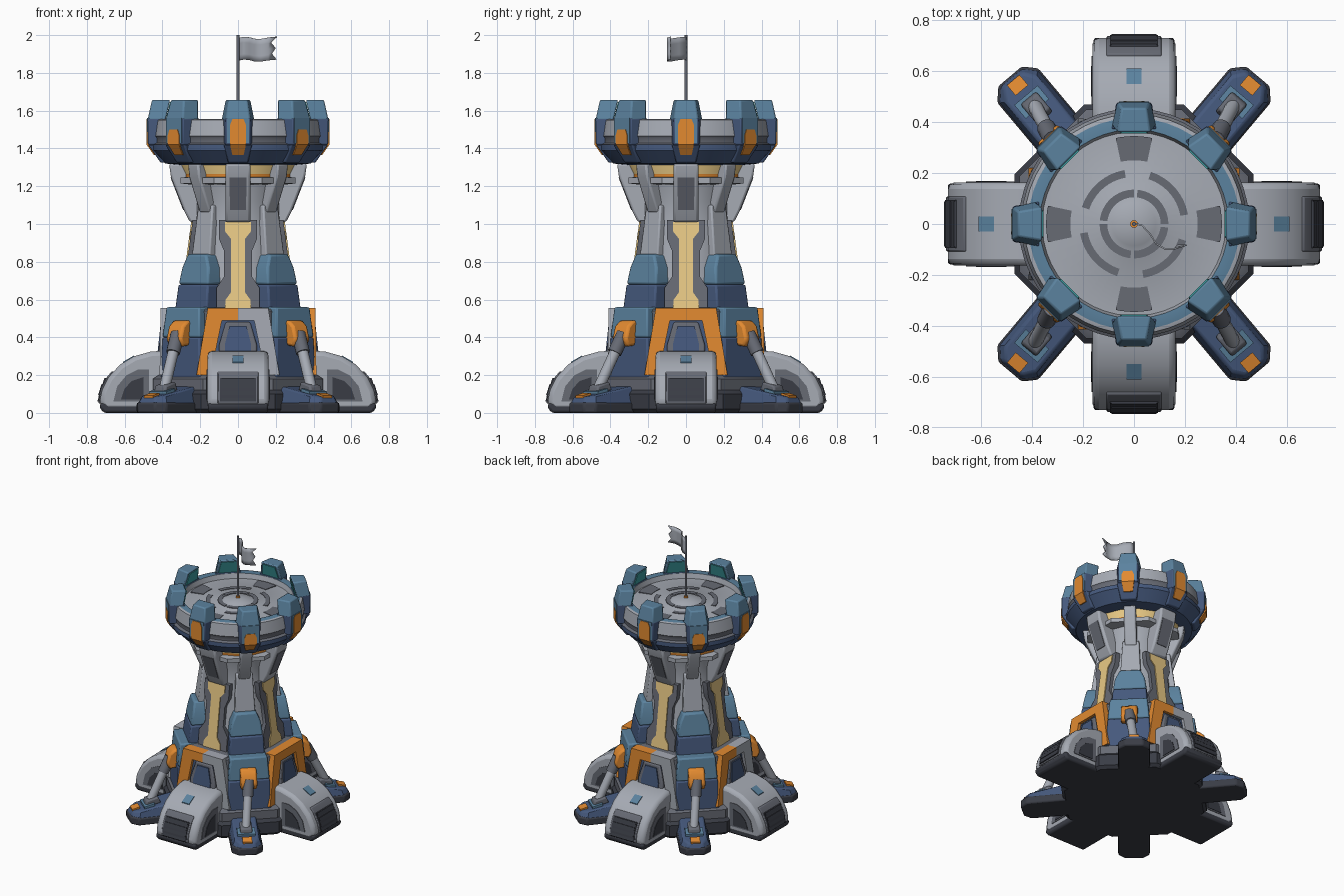
import bpy, bmesh, math
from mathutils import Vector

if "Cube" in bpy.data.objects:
    bpy.data.objects.remove(bpy.data.objects["Cube"])

def mat(name, r, g, b):
    m = bpy.data.materials.new(name)
    m.diffuse_color = (r, g, b, 1)
    m.use_nodes = True
    m.node_tree.nodes["Principled BSDF"].inputs["Base Color"].default_value = m.diffuse_color
    return m

LIGHT = mat("light grey", 0.38, 0.405, 0.455)
MID = mat("mid grey", 0.135, 0.145, 0.175)
DARK = mat("charcoal", 0.042, 0.046, 0.06)
STEEL = mat("steel blue", 0.105, 0.225, 0.345)
NAVY = mat("navy blue", 0.06, 0.10, 0.205)
ORANGE = mat("orange", 0.76, 0.255, 0.03)
YELLOW = mat("pale yellow", 0.83, 0.60, 0.24)
TEAL = mat("teal", 0.045, 0.33, 0.35)

AXES = [0, 90, 180, 270]
DIAGS = [45, 135, 225, 315]
FEET = [(50, 46), (130, 134), (230, 226), (310, 314)]   # foot angle, joint angle

def P(a, r, u, z):
    """Point at radius r, sideways offset u, height z in the radial frame of angle a."""
    a = math.radians(a)
    return Vector((r * math.cos(a) - u * math.sin(a), r * math.sin(a) + u * math.cos(a), z))

def build(name, verts, faces, mats, idx=None, bevel=0, angle=35, closed=True):
    me = bpy.data.meshes.new(name)
    me.from_pydata([tuple(v) for v in verts], [], faces)
    for m in mats:
        me.materials.append(m)
    for i, p in enumerate(me.polygons):
        p.material_index = idx[i] if idx else 0
    if closed:
        bm = bmesh.new()
        bm.from_mesh(me)
        bmesh.ops.recalc_face_normals(bm, faces=bm.faces)
        bm.to_mesh(me)
        bm.free()
    me.shade_smooth()
    me.set_sharp_from_angle(angle=math.radians(angle))
    ob = bpy.data.objects.new(name, me)
    bpy.context.collection.objects.link(ob)
    if bevel:
        b = ob.modifiers.new("bevel", 'BEVEL')
        b.width, b.segments, b.limit_method = bevel, 2, 'ANGLE'
        b.angle_limit = math.radians(40)
    return ob

def prism(name, front, back, m, bevel=0):
    n = len(front)
    faces = [list(range(n)), list(range(2 * n - 1, n - 1, -1))]
    faces += [[i, i + n, (i + 1) % n + n, (i + 1) % n] for i in range(n)]
    return build(name, front + back, faces, [m], bevel=bevel)

def plate(name, a, outline, r0, r1, depth, m, bevel=0, taper=1):
    """Outline of (u, z) facing outward; radius goes r0 (bottom) to r1 (top)."""
    lo, hi = min(z for u, z in outline), max(z for u, z in outline)
    R = lambda z: r0 + (r1 - r0) * (z - lo) / (hi - lo)
    return prism(name, [P(a, R(z), u * taper, z) for u, z in outline],
                 [P(a, R(z) - depth, u, z) for u, z in outline], m, bevel)

def sym(pts):
    """Mirror a right-hand (u, z) outline, listed bottom to top."""
    return pts + [(-u, z) for u, z in reversed(pts)]

def slab(name, a, profile, hw, m, bevel=0, u=0):
    """Side profile of (r, z) extruded sideways."""
    return prism(name, [P(a, r, u + hw, z) for r, z in profile],
                 [P(a, r, u - hw, z) for r, z in profile], m, bevel)

def lathe(name, prof, n, mats, idx=None):
    """prof of (r, z), apothem radius; idx gives a material per band."""
    k = 1 / math.cos(math.pi / n)
    verts = [P(360 * (i + .5) / n, r * k, 0, z) for r, z in prof for i in range(n)]
    faces, mi = [], []
    for j in range(len(prof) - 1):
        for i in range(n):
            q = (i + 1) % n
            faces.append([j * n + i, j * n + q, j * n + n + q, j * n + n + i])
            mi.append(idx[j] if idx else 0)
    faces += [list(range(n))[::-1], [(len(prof) - 1) * n + i for i in range(n)]]
    mi += [mi[0], mi[-1]]
    return build(name, verts, faces, mats, mi)

def rod(name, p, q, r, m, n=14):
    ax = (q - p).normalized()
    s = ax.orthogonal().normalized()
    t = ax.cross(s)
    ring = [s * r * math.cos(2 * math.pi * i / n) + t * r * math.sin(2 * math.pi * i / n) for i in range(n)]
    return prism(name, [p + v for v in ring], [q + v for v in ring], m)

def sector(name, r0, r1, a0, a1, z, m, n=14):
    angs = [a0 + (a1 - a0) * i / n for i in range(n + 1)]
    ring = [(r1, a) for a in angs] + [(r0, a) for a in reversed(angs)]
    return prism(name, [P(a, r, 0, z) for r, a in ring], [P(a, r, 0, z - .006) for r, a in ring], m)

# Base, lower body and upper shaft
lathe("base", [(.45, 0), (.47, .02), (.47, .10), (.45, .12), (.45, .18), (.42, .20)], 8,
      [DARK, MID], [0, 0, 0, 1, 1])
lathe("lower_body", [(.40, .18), (.38, .54), (.37, .55), (.27, .56)], 8, [MID])
lathe("shaft", [(.29, .54), (.228, 1.0), (.225, 1.12), (.255, 1.24), (.28, 1.25), (.28, 1.265),
                (.30, 1.31), (.30, 1.33)], 16, [LIGHT, ORANGE, YELLOW], [0, 0, 0, 0, 1, 2, 2])
lathe("collar_ring", [(.26, 1.21), (.305, 1.215), (.305, 1.245), (.26, 1.25)], 8, [LIGHT])

for a in AXES:
    # Arch frame around each pod
    for s in (1, -1):
        leg = [(0, .555), (.16, .555), (.22, .20), (.145, .20), (.085, .49), (0, .49)]
        plate("arch_half", a, [(s * u, z) for u, z in leg], .415, .41, .07,
              LIGHT if s > 0 and a != 0 else ORANGE)
    plate("arch_recess", a, sym([(.15, .19), (.09, .50)]), .395, .39, .05, NAVY)
    plate("arch_hood", a, sym([(.10, .25), (.10, .36), (.065, .48)]), .43, .40, .06, MID, .008)
    plate("arch_vent", a, sym([(.07, .30), (.07, .36), (.045, .46)]), .428, .411, .02, NAVY)
    # Tall light strip with stepped frame
    plate("strip_frame", a, sym([(.115, .55), (.115, .66), (.075, .72), (.075, .86), (.10, .92), (.10, 1.02)]),
          .302, .24, .04, MID)
    plate("strip", a, sym([(.07, .55), (.065, .60), (.036, .64), (.036, .92), (.068, .96), (.068, 1.01)]),
          .310, .248, .02, YELLOW)
    # Bracket under the crown
    slab("bracket", a, [(.2, 1.01), (.255, 1.01), (.285, 1.07), (.355, 1.25), (.365, 1.32), (.22, 1.32)],
         .066, LIGHT, .012)
    plate("bracket_face", a, sym([(.042, 1.075), (.046, 1.245)]), .291, .357, .01, MID)
    # Wheel pod with side arch, tread and paint patch
    arc = [(.70, .015), (.735, .05), (.72, .12), (.685, .19), (.625, .255), (.55, .30), (.46, .325), (.36, .33)]
    slab("pod", a, [(.36, .015)] + arc, .162, LIGHT, .042)
    slab("pod_skirt", a, [(.38, 0), (.71, 0), (.735, .03), (.725, .055), (.38, .055)], .16, DARK, .03)
    for s in (1, -1):
        slab("pod_side_arch", a, [(.47, .06), (.66, .06), (.64, .14), (.59, .20), (.53, .23), (.47, .23)],
             .003, MID, 0, s * .163)
        slab("pod_side_hole", a, [(.50, .07), (.62, .07), (.60, .13), (.56, .17), (.50, .19)],
             .003, DARK, 0, s * .166)
    slab("tread_surround", a, [(.60, .04), (.739, .05), (.728, .12), (.694, .19), (.668, .22), (.58, .20)],
         .108, MID, .006)
    slab("tread_bed", a, [(.60, .05), (.742, .06), (.733, .12), (.703, .185), (.60, .18)], .094, DARK)
    for z, r in ((.07, .746), (.105, .741), (.14, .73), (.172, .715)):
        slab("tread_bar", a, [(r - .08, z - .011), (r, z - .011), (r - .008, z + .012), (r - .08, z + .012)],
             .088, DARK)
    slab("pod_patch", a, [(.55, .29), (.55, .304), (.61, .270), (.61, .255)], .03, STEEL)

for a in DIAGS:
    # Blue corner armour and buttresses
    plate("corner_armour_low", a, sym([(.15, .18), (.14, .40)]), .435, .43, .12, NAVY, .01)
    plate("corner_armour_top", a, sym([(.14, .40), (.125, .56)]), .43, .415, .14, STEEL, .01)
    plate("buttress_low", a, sym([(.12, .55), (.112, .68)]), .355, .338, .14, NAVY, .01)
    plate("buttress_top", a, sym([(.112, .68), (.10, .77), (.07, .84)]), .338, .31, .14, STEEL, .012)
    # Shaft rib and slim bracket
    plate("shaft_rib", a, sym([(.07, .80), (.055, 1.10)]), .285, .245, .05, LIGHT, .008)
    slab("slim_bracket", a, [(.2, 1.06), (.25, 1.06), (.33, 1.25), (.34, 1.32), (.22, 1.32)], .04, LIGHT, .01)

# Outrigger feet with pistons
for fa, ja in FEET:
    end = sym([(.105, .36), (.105, .71), (.06, .757)])          # plan outline as (u, r)
    prism("foot_sole", [P(fa, r, u, 0) for u, r in end], [P(fa, r, u, .055) for u, r in end], DARK, .01)
    prism("foot_armour", [P(fa, r - .004, u * .97, .045) for u, r in end],
          [P(fa, r - .02, u * .75, .16 - .25 * max(r - .45, 0)) for u, r in end], NAVY, .01)
    slab("foot_tip", fa, [(.685, .08), (.735, .068), (.738, .092), (.685, .106)], .032, ORANGE)
    slab("foot_plate", fa, [(.59, .10), (.66, .10), (.66, .114), (.59, .130)], .06, STEEL)
    slab("piston_socket", fa, [(.54, .12), (.65, .10), (.64, .145), (.56, .165)], .04, MID, .01)
    top, low = P(ja, .46, 0, .42), P(fa, .605, 0, .13)
    rod("piston_rod", top, low, .029, LIGHT)
    rod("piston_sleeve", top, top.lerp(low, .35), .037, MID)
    slab("piston_joint", ja, [(.40, .36), (.475, .35), (.495, .39), (.475, .46), (.44, .49), (.40, .49)],
         .055, ORANGE, .014)

# Crown ring and roof floor
lathe("crown", [(.28, 1.31), (.385, 1.32), (.452, 1.39), (.452, 1.42), (.435, 1.43), (.435, 1.455), (.442, 1.465),
                (.43, 1.55), (.415, 1.555), (.37, 1.555), (.36, 1.52), (.10, 1.53), (.085, 1.54), (.02, 1.55)],
      48, [NAVY, MID, LIGHT, STEEL], [0, 0, 0, 1, 1, 1, 2, 2, 3, 2, 2, 2, 2])
for a in AXES:
    sector("floor_arc", .185, .215, a + 10, a + 72, 1.530, MID)
    sector("floor_wedge", .25, .345, a - 12, a + 12, 1.527, MID)
    sector("floor_inner_arc", .105, .135, a, a + 84, 1.533, MID)

# Battlements
for a in AXES + DIAGS:
    plate("battlement_foot", a, sym([(.06, 1.325), (.085, 1.42)]), .41, .476, .10, NAVY, .006, .85)
    plate("battlement_body", a, sym([(.085, 1.42), (.088, 1.56)]), .476, .478, .105, NAVY, .006, .75)
    plate("battlement_cheek", a, sym([(.058, 1.43), (.058, 1.56)]), .480, .481, .05, STEEL)
    plate("battlement_top", a, sym([(.088, 1.55), (.066, 1.657)]), .479, .455, .095, STEEL, .008, .75)
    top = 1.555 if a in AXES else 1.50
    plate("battlement_insert_low", a, sym([(.03, 1.365), (.042, 1.42)]), .445, .484, .03, ORANGE)
    plate("battlement_insert", a, sym([(.042, 1.42), (.042, top - .03), (.03, top)]), .484, .484, .05, ORANGE)
    plate("battlement_inner_panel", a, sym([(.066, 1.56), (.05, 1.645)]), .381, .361, .006, TEAL)

# Flag pole and waving flag
rod("flag_pole", Vector((0, 0, 1.53)), Vector((0, 0, 2.0)), .008, MID)
rod("pole_foot", Vector((0, 0, 1.53)), Vector((0, 0, 1.56)), .015, ORANGE)
path = [(0, 0), (.03, -.008), (.06, -.04), (.085, -.08), (.12, -.1), (.16, -.1), (.205, -.085)]
rag = [0, -.025, -.005, -.03, .003]
fv, ff = [], []
for i, (x, y) in enumerate(path):
    for j in range(5):
        dx = rag[j] if i == len(path) - 1 else 0
        fv.append((x + dx, y, 1.865 + .03 * j + .006 * math.sin(i * 1.3)))
for i in range(len(path) - 1):
    for j in range(4):
        k = i * 5 + j
        ff.append([k, k + 5, k + 6, k + 1])
flag = build("flag", fv, ff, [LIGHT], closed=False, angle=60)
flag.modifiers.new("thickness", 'SOLIDIFY').thickness = .006
